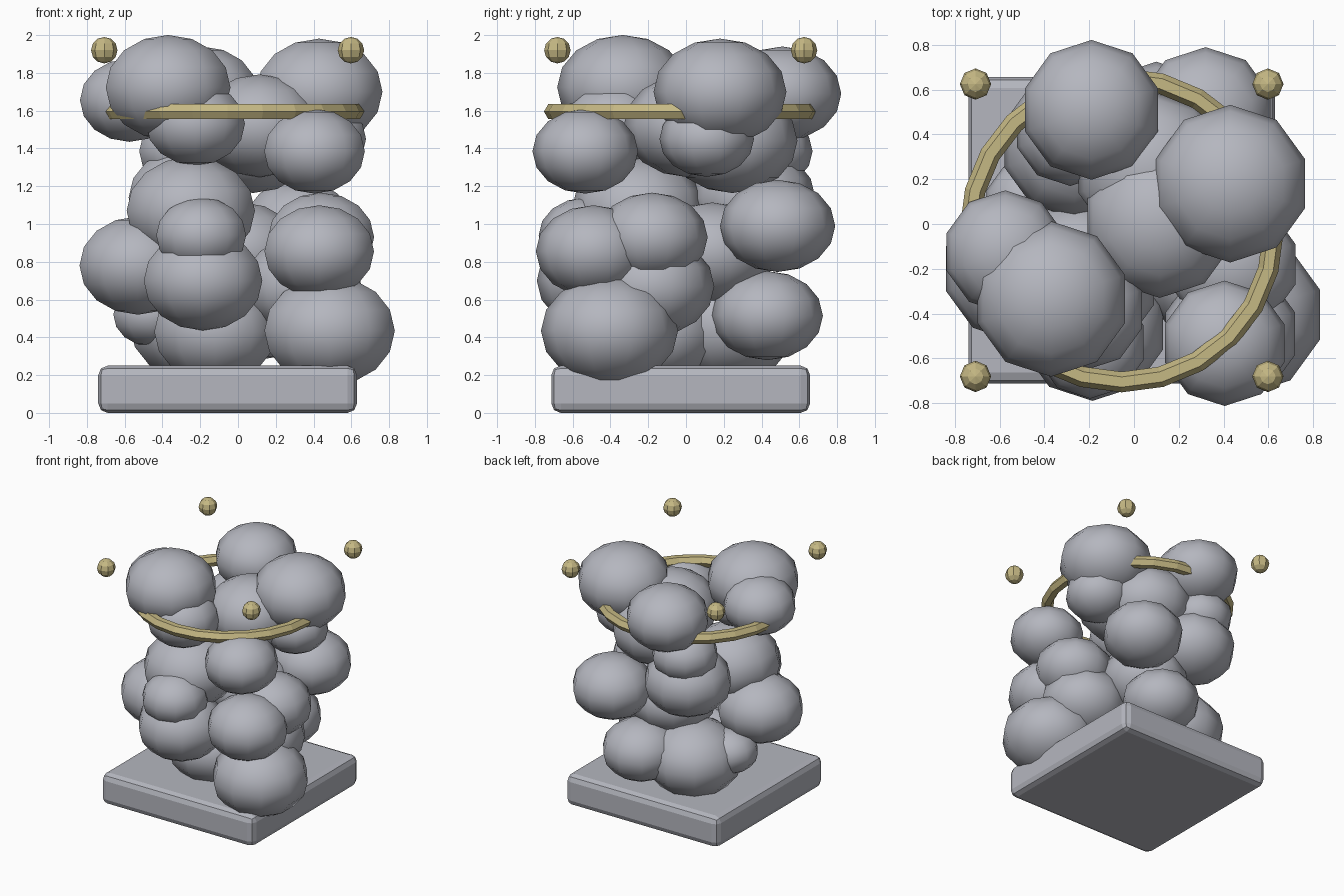
import bpy, bmesh, math
from mathutils import Matrix

if "Cube" in bpy.data.objects:
    bpy.data.objects.remove(bpy.data.objects["Cube"])


def material(name, rgb):
    m = bpy.data.materials.new(name)
    m.diffuse_color = (*rgb, 1)
    m.use_nodes = True
    m.node_tree.nodes["Principled BSDF"].inputs["Base Color"].default_value = m.diffuse_color
    return m


GREY = material("pale grey", (0.46, 0.47, 0.52))
GOLD = material("dull gold", (0.56, 0.48, 0.23))


def finish(name, bm, mat, smooth):
    me = bpy.data.meshes.new(name)
    bm.to_mesh(me)
    bm.free()
    for p in me.polygons:
        p.use_smooth = smooth
    me.materials.append(mat)
    ob = bpy.data.objects.new(name, me)
    bpy.context.collection.objects.link(ob)
    return ob


def ball(name, loc, r, squash, u, v, mat, smooth):
    bm = bmesh.new()
    bmesh.ops.create_uvsphere(bm, u_segments=u, v_segments=v, radius=r)
    bmesh.ops.scale(bm, vec=(1, 1, squash), verts=bm.verts)
    ob = finish(name, bm, mat, smooth)
    ob.location = loc
    return ob


CX, CY = -0.055, -0.028

# Square base slab with rounded edges
bm = bmesh.new()
bmesh.ops.create_cube(bm, size=1, matrix=Matrix.Translation((CX, CY, 0.125))
                      @ Matrix.Diagonal((1.37, 1.37, 0.25, 1)))
bmesh.ops.bevel(bm, geom=bm.edges[:], offset=0.05, segments=2, profile=0.5,
                affect='EDGES')
finish("base_slab", bm, GREY, False)

# Smoke puffs: x, y, z, radius (all flattened to 0.8 of their height)
puffs = [
    # bottom layer
    (0.485, -0.405, 0.435, 0.363), (-0.12, -0.15, 0.43, 0.34),
    (-0.225, 0.22, 0.46, 0.365), (-0.46, 0.085, 0.52, 0.21),
    (0.10, 0.43, 0.515, 0.295),
    # middle layer
    (-0.185, -0.46, 0.70, 0.33), (-0.53, -0.20, 0.78, 0.325),
    (0.34, -0.18, 0.67, 0.33), (0.02, 0.14, 0.85, 0.33),
    (0.43, -0.49, 0.855, 0.305), (0.44, -0.18, 0.93, 0.295),
    (-0.195, -0.53, 0.94, 0.25), (0.32, 0.485, 0.99, 0.305),
    (-0.25, -0.25, 1.07, 0.357), (-0.265, 0.355, 1.14, 0.33),
    # upper layer
    (-0.285, 0.42, 1.385, 0.25), (0.405, -0.533, 1.385, 0.28),
    (0.08, 0.245, 1.44, 0.345), (0.44, 0.11, 1.45, 0.25),
    (0.115, 0.01, 1.52, 0.34), (-0.225, -0.38, 1.53, 0.275),
    # crown
    (-0.575, -0.125, 1.655, 0.275), (-0.19, 0.51, 1.69, 0.312),
    (0.43, 0.18, 1.70, 0.352), (-0.37, -0.335, 1.723, 0.347),
]
for i, (x, y, z, r) in enumerate(puffs):
    ball(f"smoke_puff_{i + 1}", (x, y, z), r, 0.8, 10, 8, GREY, True)

# Gold ring around the upper puffs
bm = bmesh.new()
N, M, R, r = 24, 6, 0.678, 0.046
rings = []
for i in range(N):
    a = 2 * math.pi * i / N
    ring = []
    for j in range(M):
        b = 2 * math.pi * j / M
        d = R + r * math.cos(b)
        ring.append(bm.verts.new((CX + d * math.cos(a), CY + d * math.sin(a),
                                  1.595 + r * math.sin(b))))
    rings.append(ring)
for i in range(N):
    p, q = rings[i], rings[(i + 1) % N]
    for j in range(M):
        k = (j + 1) % M
        bm.faces.new((p[j], q[j], q[k], p[k]))
finish("gold_ring", bm, GOLD, False)

# Four floating corner beads
for sx in (-1, 1):
    for sy in (-1, 1):
        ball("corner_bead", (CX + sx * 0.653, CY + sy * 0.653, 1.92),
             0.07, 1, 8, 6, GOLD, False)
